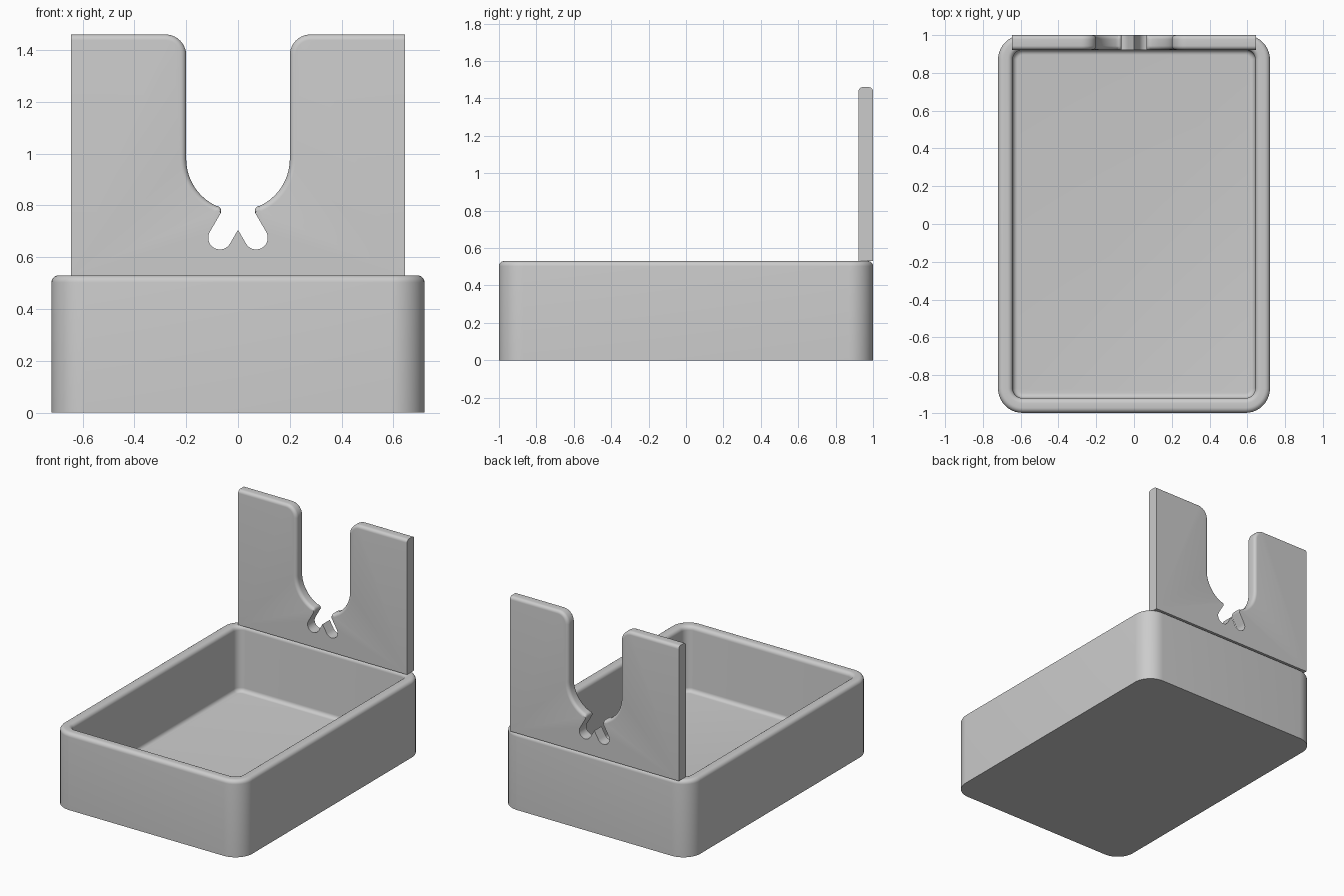
import bpy, bmesh, math
from mathutils import Vector

old = bpy.data.objects.get("Cube")
if old:
    bpy.data.objects.remove(old, do_unlink=True)

GREY = (0.6, 0.6, 0.6, 1)
grey = bpy.data.materials.new("plain grey")
grey.use_nodes = True
grey.diffuse_color = GREY
grey.node_tree.nodes["Principled BSDF"].inputs["Base Color"].default_value = GREY


def arc(centre, radius, start, end, steps):
    """Points on an arc, angles in degrees."""
    angles = [math.radians(start + (end - start) * i / steps) for i in range(steps + 1)]
    return [Vector((centre[0] + radius * math.cos(a), centre[1] + radius * math.sin(a)))
            for a in angles]


def skin(name, loops):
    """Join matching closed loops with quads and cap both ends."""
    bm = bmesh.new()
    rows = [[bm.verts.new(p) for p in loop] for loop in loops]
    n = len(rows[0])
    for a, b in zip(rows, rows[1:]):
        for i in range(n):
            j = (i + 1) % n
            bm.faces.new((a[i], a[j], b[j], b[i]))
    bm.faces.new(rows[0])
    bm.faces.new(rows[-1])
    bmesh.ops.recalc_face_normals(bm, faces=bm.faces)
    mesh = bpy.data.meshes.new(name)
    bm.to_mesh(mesh)
    bm.free()
    mesh.materials.append(grey)
    obj = bpy.data.objects.new(name, mesh)
    bpy.context.collection.objects.link(obj)
    bpy.ops.object.select_all(action="DESELECT")
    obj.select_set(True)
    bpy.context.view_layer.objects.active = obj
    bpy.ops.object.shade_smooth_by_angle(angle=math.radians(30))
    return obj


# Open tray: rounded rectangles stacked up the outside, over the rim, down to the floor
HALF_X, HALF_Y, HEIGHT, WALL, FLOOR = 0.72, 1.0, 0.53, 0.078, 0.08
CORNER, FILLET = 0.13, 0.027


def rounded_rect(inset, z):
    radius = max(CORNER - inset, 0.02)
    cx, cy = HALF_X - inset - radius, HALF_Y - inset - radius
    points = []
    for k, (sx, sy) in enumerate(((1, 1), (-1, 1), (-1, -1), (1, -1))):
        points += arc((sx * cx, sy * cy), radius, 90 * k, 90 * k + 90, 10)
    return [(p.x, p.y, z) for p in points]


section = [Vector((0, 0))]
section += arc((FILLET, HEIGHT - FILLET), FILLET, 180, 90, 6)
section += arc((WALL - FILLET, HEIGHT - FILLET), FILLET, 90, 0, 6)
section += arc((WALL + FILLET, FLOOR + FILLET), FILLET, 180, 270, 6)
skin("tray", [rounded_rect(inset, z) for inset, z in section])

# Back panel: half outline as (point, direction into the panel, fillet weight)
PANEL_X, TOP, FRONT, BACK, ROUND = 0.645, 1.46, 0.922, 1.0, 0.022
half = [(Vector((PANEL_X, HEIGHT)), Vector((0, 0)), 0),
        (Vector((PANEL_X, TOP)), Vector((0, -1)), 1)]


def add_arc(centre, radius, start, end, steps, sign, weight):
    for i, p in enumerate(arc(centre, radius, start, end, steps)):
        direction = (p - Vector(centre)).normalized() * sign
        half.append((p, direction, weight(i / steps)))


add_arc((0.28, 1.38), 0.08, 90, 180, 10, -1, lambda t: 1)       # top shoulder
add_arc((0, 0.98), 0.2, 0, -66, 14, 1, lambda t: 1)             # round cradle
add_arc((0.085, 0.779), 0.02, 113, 210, 8, -1, lambda t: 0.8 * (1 - t))  # small lip
add_arc((0.07, 0.675), 0.045, 30, -150, 14, 1, lambda t: 0)     # slot end
middle = [(Vector((0, 0.706)), Vector((0, 0)), 0)]
mirrored = [(Vector((-p.x, p.y)), Vector((-d.x, d.y)), w) for p, d, w in reversed(half)]
outline = half + middle + mirrored

# Rounded front and back edges along the top and the cutout
depth = [Vector((FRONT + ROUND - v.x, ROUND - v.y))
         for v in arc((0, 0), ROUND, 0, 90, 6)]
layers = [(y, inset) for y, inset in depth]
layers += [(FRONT + BACK - y, inset) for y, inset in reversed(depth)]
skin("back_panel", [[(p.x + d.x * inset * w, y, p.y + d.y * inset * w)
                     for p, d, w in outline] for y, inset in layers])
